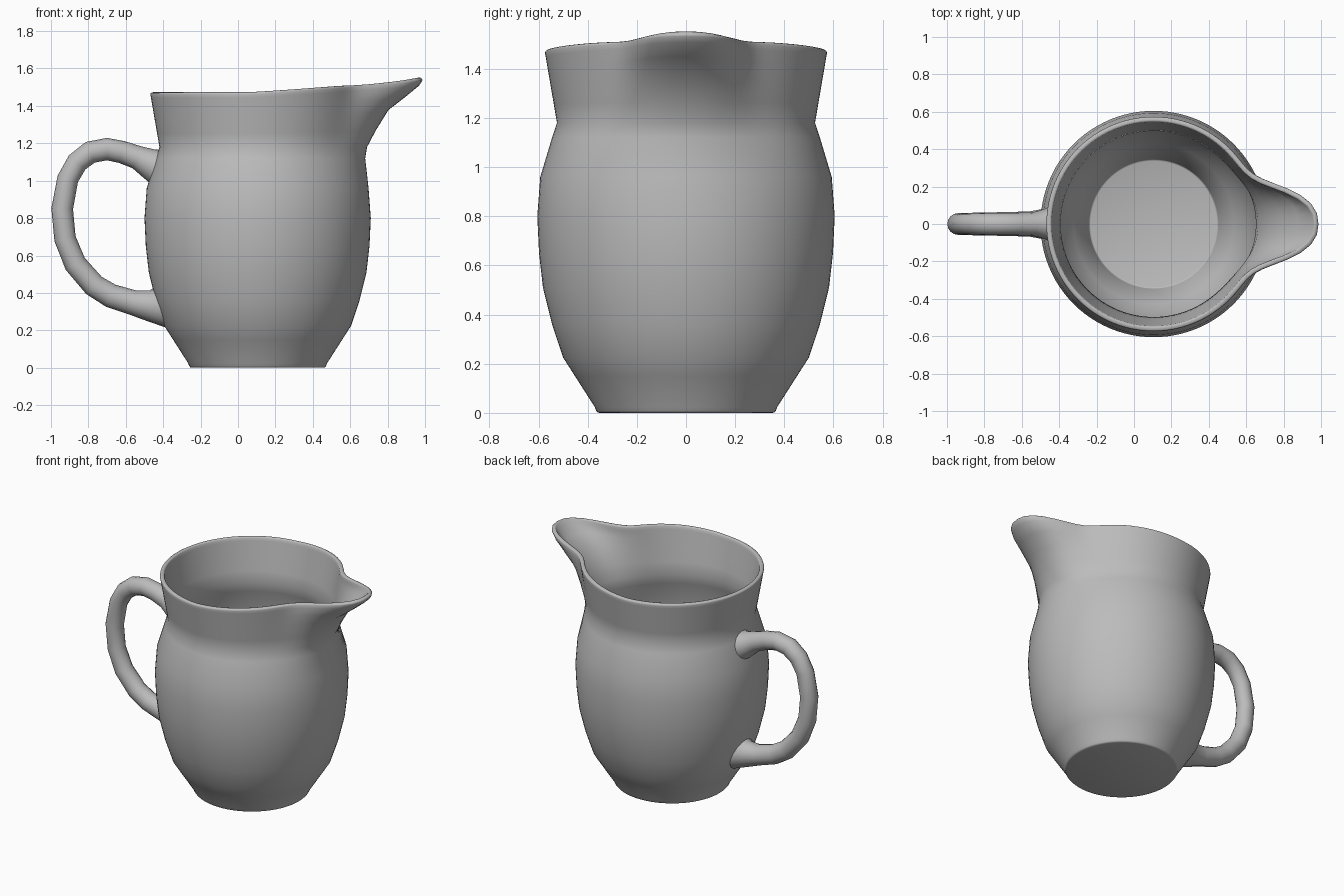
import bpy, bmesh, math
from mathutils import Vector

if "Cube" in bpy.data.objects:
    bpy.data.objects.remove(bpy.data.objects["Cube"])

CX = 0.105      # body axis
SEG = 96

clay = bpy.data.materials.new("grey_clay")
clay.diffuse_color = (0.5, 0.5, 0.5, 1)
clay.use_nodes = True
clay.node_tree.nodes["Principled BSDF"].inputs["Base Color"].default_value = clay.diffuse_color

# Body profile: radius, height, extra reach of the spout at that height
PROFILE = [(0.362, 0, 0), (0.372, 0.025, 0), (0.452, 0.15, 0), (0.50, 0.225, 0),
           (0.545, 0.36, 0), (0.582, 0.51, 0), (0.598, 0.65, 0), (0.605, 0.80, 0),
           (0.593, 0.96, 0), (0.545, 1.12, 0.03), (0.525, 1.18, 0.06)]
# Collar: fraction of the way from neck to rim, spout reach
COLLAR = [(0.25, 0.095), (0.55, 0.147), (0.75, 0.23), (0.91, 0.292), (1.0, 0.31)]


def spout(angle, widen):
    return math.exp(-(abs(math.degrees(angle)) / (18 * widen)) ** 2.5)


def body_radius(z):
    for (r0, z0, _), (r1, z1, _) in zip(PROFILE, PROFILE[1:]):
        if z <= z1:
            return r0 + (r1 - r0) * (z - z0) / (z1 - z0)
    return 0.525


def finish(bm, name):
    mesh = bpy.data.meshes.new(name)
    bm.to_mesh(mesh)
    bm.free()
    ob = bpy.data.objects.new(name, mesh)
    bpy.context.collection.objects.link(ob)
    mesh.materials.append(clay)
    return ob


def skin(bm, rings):
    for a, b in zip(rings, rings[1:]):
        n = len(a)
        for i in range(n):
            j = (i + 1) % n
            bm.faces.new((a[i], a[j], b[j], b[i]))


def smooth(ob, angle):
    bpy.ops.object.select_all(action='DESELECT')
    ob.select_set(True)
    bpy.context.view_layer.objects.active = ob
    if ob.modifiers:
        bpy.ops.object.convert(target='MESH')
    bpy.ops.object.shade_smooth_by_angle(angle=math.radians(angle))


# Jug body with pulled spout
bm = bmesh.new()
angles = [(2 * math.pi * i / SEG + math.pi) % (2 * math.pi) - math.pi for i in range(SEG)]
rings = []
for r, z, reach in PROFILE:
    ring = []
    for a in angles:
        d = r + reach * spout(a, 1.5)
        ring.append(bm.verts.new((CX + d * math.cos(a), d * math.sin(a), z)))
    rings.append(ring)
for f, reach in COLLAR:
    ring = []
    for a in angles:
        rim_x = CX + (0.575 + 0.31 * spout(a, 1)) * math.cos(a)
        rim_z = 1.47 + 0.07 * max(0, (rim_x - 0.05) / 0.94) ** 1.15
        d = 0.525 + 0.05 * f + reach * spout(a, 1 + 0.5 * (1 - f))
        ring.append(bm.verts.new((CX + d * math.cos(a), d * math.sin(a),
                                  1.18 + f * (rim_z - 1.18))))
    rings.append(ring)
skin(bm, rings)
bm.faces.new(rings[0][::-1])
body = finish(bm, "jug_body")
wall = body.modifiers.new("wall", 'SOLIDIFY')
wall.thickness = 0.028
wall.offset = -1
edge = body.modifiers.new("edge", 'BEVEL')
edge.width = 0.009
edge.segments = 2
edge.limit_method = 'ANGLE'
edge.angle_limit = math.radians(50)
smooth(body, 50)

# Handle: swept tube flared where it meets the body (x, z, radius)
PATH = [(-0.44, 1.075, 0.10), (-0.485, 1.098, 0.078), (-0.54, 1.125, 0.063),
        (-0.62, 1.153, 0.06), (-0.70, 1.169, 0.06), (-0.79, 1.152, 0.06),
        (-0.86, 1.098, 0.058), (-0.91, 1.01, 0.057), (-0.94, 0.85, 0.058),
        (-0.925, 0.69, 0.058), (-0.87, 0.555, 0.06), (-0.77, 0.44, 0.062),
        (-0.68, 0.385, 0.064), (-0.56, 0.348, 0.067), (-0.49, 0.335, 0.08),
        (-0.43, 0.32, 0.112)]
bm = bmesh.new()
rings = []
last = len(PATH) - 1
for k, (x, z, r) in enumerate(PATH):
    x0, z0, _ = PATH[max(k - 1, 0)]
    x1, z1, _ = PATH[min(k + 1, last)]
    t = Vector((x1 - x0, 0, z1 - z0)).normalized()
    side = Vector((0, 1, 0))
    up = t.cross(side)
    ring = []
    for i in range(16):
        a = 2 * math.pi * i / 16
        p = Vector((x, 0, z)) + r * (math.cos(a) * side + math.sin(a) * up)
        if k in (0, last):      # seat the end just inside the wall
            p.x = CX - math.sqrt((body_radius(p.z) - 0.01) ** 2 - p.y ** 2)
        ring.append(bm.verts.new(p))
    rings.append(ring)
skin(bm, rings)
bmesh.ops.recalc_face_normals(bm, faces=bm.faces)
# open ends are hidden in the wall; make sure the tube faces outward
bm.faces.ensure_lookup_table()
face = min(bm.faces, key=lambda f: f.calc_center_median().x)
if face.normal.x > 0:
    bmesh.ops.reverse_faces(bm, faces=bm.faces)
smooth(finish(bm, "handle"), 60)
